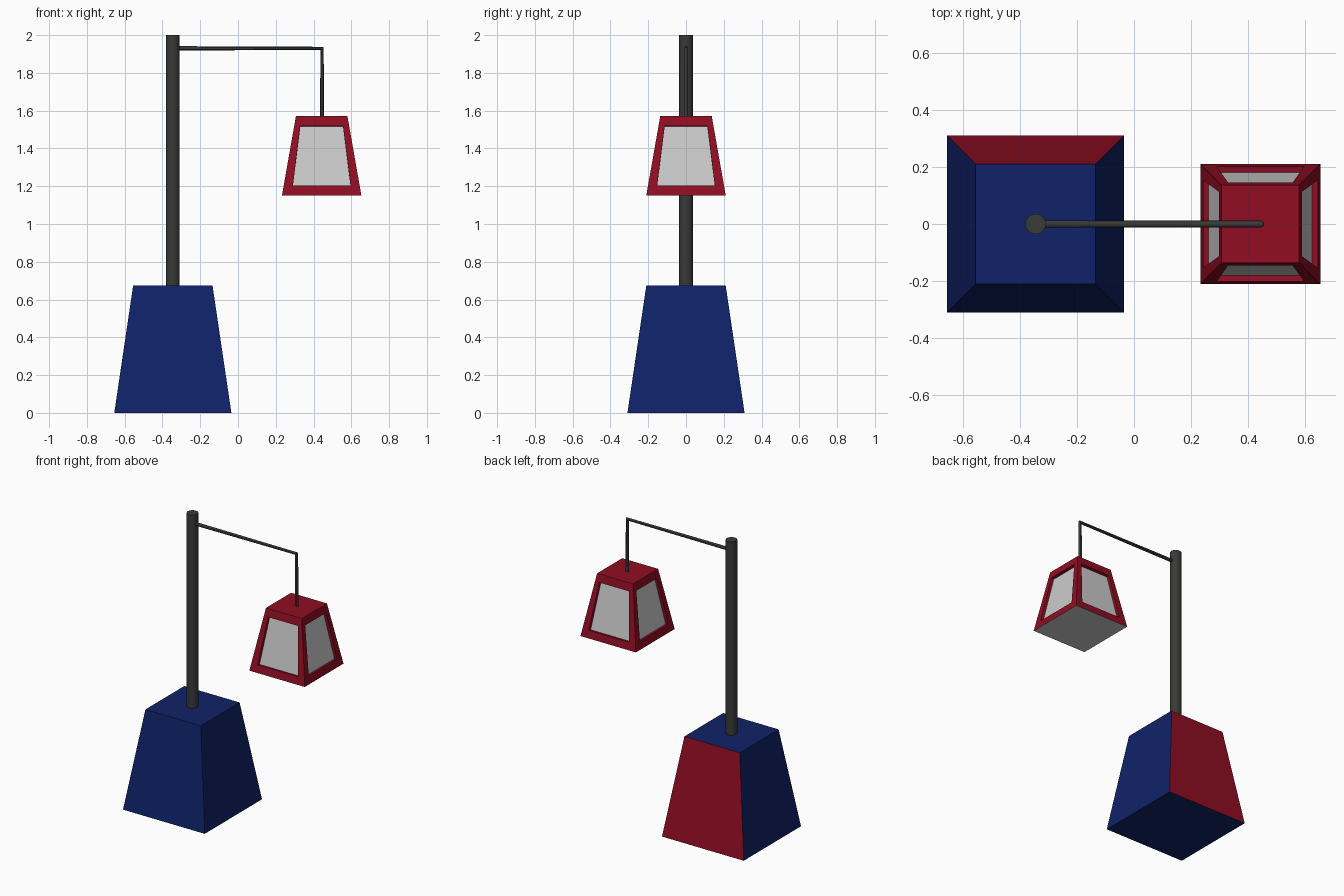
import bpy, bmesh, math
from mathutils import Matrix, Vector

if "Cube" in bpy.data.objects:
    bpy.data.objects.remove(bpy.data.objects["Cube"])


def material(name, rgb):
    m = bpy.data.materials.new(name)
    m.diffuse_color = (*rgb, 1)
    m.use_nodes = True
    m.node_tree.nodes["Principled BSDF"].inputs["Base Color"].default_value = m.diffuse_color
    return m


BLUE = material("blue", (0.005, 0.016, 0.14))
RED = material("red", (0.28, 0.004, 0.016))
DARK = material("dark_metal", (0.042, 0.042, 0.040))
PANE = material("pane_grey", (0.55, 0.55, 0.55))


def finish(name, bm, mats, loc):
    bmesh.ops.remove_doubles(bm, verts=bm.verts, dist=1e-5)
    bmesh.ops.recalc_face_normals(bm, faces=bm.faces)
    me = bpy.data.meshes.new(name)
    bm.to_mesh(me)
    bm.free()
    for m in mats:
        me.materials.append(m)
    ob = bpy.data.objects.new(name, me)
    ob.location = loc
    bpy.context.collection.objects.link(ob)
    return ob


def face(bm, pts, mat=0):
    bm.faces.new([bm.verts.new(p) for p in pts]).material_index = mat


def ring(h, z):
    return [Vector((x * h, y * h, z)) for x, y in ((-1, -1), (1, -1), (1, 1), (-1, 1))]


PX, LX = -0.345, 0.443

# Tapered pedestal with one red side at the back
bm = bmesh.new()
lo, hi = ring(0.31, 0), ring(0.21, 0.675)
face(bm, lo[::-1])
face(bm, hi)
for i in range(4):
    j = (i + 1) % 4
    face(bm, [lo[i], lo[j], hi[j], hi[i]], 1 if i == 2 else 0)
finish("pedestal", bm, [BLUE, RED], (PX, 0, 0))

# Lantern: tapered shell whose four sides hold recessed panes
bm = bmesh.new()
HB, HT, ZB, ZT = 0.21, 0.136, 1.152, 1.573
lo, hi = ring(HB, ZB), ring(HT, ZT)
face(bm, lo[::-1], 1)
face(bm, hi, 0)
slope = (HB - HT) / (ZT - ZB)
inward = Vector((0, 1, -slope)).normalized() * 0.02


def on_side(x, z):
    return Vector((x, -(HB - (z - ZB) * slope), z))


outer = [lo[0], lo[1], hi[1], hi[0]]
rim = [on_side(-0.153, 1.203), on_side(0.153, 1.203),
       on_side(0.113, 1.52), on_side(-0.113, 1.52)]
sunk = [p + inward for p in rim]
for k in range(4):
    rot = Matrix.Rotation(k * math.pi / 2, 3, 'Z')
    o, r, s = [[rot @ p for p in q] for q in (outer, rim, sunk)]
    for i in range(4):
        j = (i + 1) % 4
        face(bm, [o[i], o[j], r[j], r[i]])
        face(bm, [r[i], r[j], s[j], s[i]])
    face(bm, s, 1)
finish("lantern", bm, [RED, PANE], (LX, 0, 0))

# Pole
bpy.ops.mesh.primitive_cylinder_add(vertices=32, radius=0.036, depth=1.325,
                                    location=(PX, 0, 1.3375))
pole = bpy.context.object
pole.name = "pole"
pole.data.materials.append(DARK)
bpy.ops.object.shade_smooth_by_angle()

# Arm bending down to the lantern
cu = bpy.data.curves.new("arm", 'CURVE')
cu.dimensions = '3D'
cu.bevel_depth = 0.0115
cu.bevel_resolution = 4
cu.use_fill_caps = True
sp = cu.splines.new('POLY')
sp.points.add(2)
for p, co in zip(sp.points, ((PX + 0.02, 0, 1.93), (0.445, 0, 1.93), (0.445, 0, 1.57))):
    p.co = (*co, 1)
cu.materials.append(DARK)
arm = bpy.data.objects.new("arm", cu)
bpy.context.collection.objects.link(arm)
bpy.ops.object.select_all(action='DESELECT')
arm.select_set(True)
bpy.context.view_layer.objects.active = arm
bpy.ops.object.convert(target='MESH')
bpy.ops.object.shade_smooth_by_angle()
